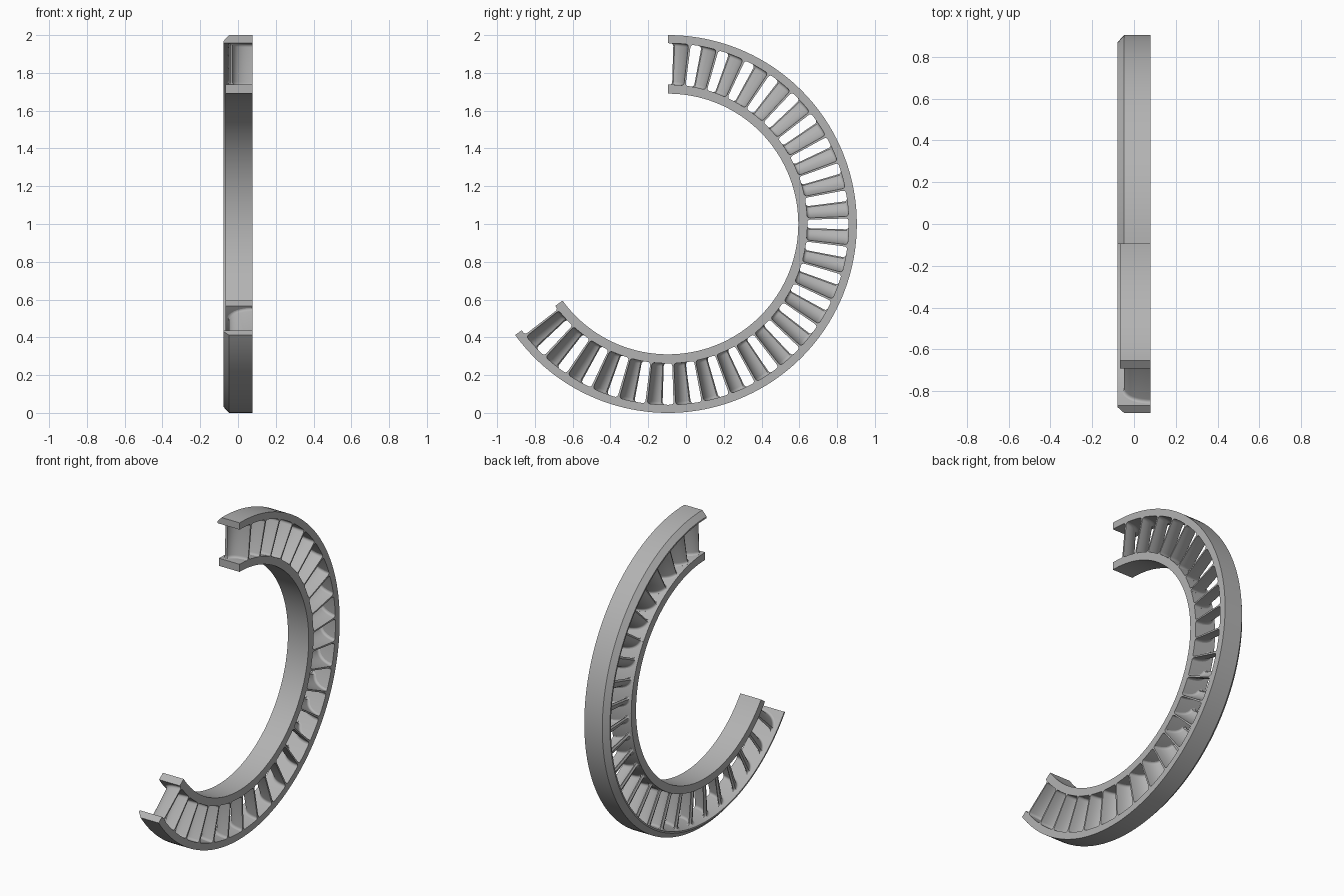
import bpy, bmesh, math
from mathutils import Vector

if "Cube" in bpy.data.objects:
    bpy.data.objects.remove(bpy.data.objects["Cube"], do_unlink=True)

CY, CZ = -0.0955, 1.0          # ring centre
HALF = 0.078                   # half of the axial width
PITCH = 9.0                    # degrees between blades
COUNT = 26
ARC = PITCH * COUNT
R_IN, R_OUT = 0.738, 0.957     # radii of the blade passage

metal = bpy.data.materials.new("grey metal")
metal.use_nodes = True
metal.diffuse_color = (0.45, 0.45, 0.45, 1)
metal.node_tree.nodes["Principled BSDF"].inputs["Base Color"].default_value = (0.45, 0.45, 0.45, 1)


def polar(x, r, deg):
    """Point at axial position x, radius r, angle clockwise from the top."""
    a = math.radians(deg)
    return Vector((x, CY + r * math.sin(a), CZ + r * math.cos(a)))


def loft(bm, sections):
    """Skin a list of closed sections and cap both ends."""
    rows = [[bm.verts.new(p) for p in s] for s in sections]
    n = len(rows[0])
    for a, b in zip(rows, rows[1:]):
        for i in range(n):
            j = (i + 1) % n
            bm.faces.new((a[i], a[j], b[j], b[i]))
    bm.faces.new(rows[0][::-1])
    bm.faces.new(rows[-1])


def finish(bm, name):
    bmesh.ops.recalc_face_normals(bm, faces=bm.faces)
    mesh = bpy.data.meshes.new(name)
    bm.to_mesh(mesh)
    bm.free()
    obj = bpy.data.objects.new(name, mesh)
    bpy.context.collection.objects.link(obj)
    mesh.materials.append(metal)
    bpy.ops.object.select_all(action='DESELECT')
    obj.select_set(True)
    bpy.context.view_layer.objects.active = obj
    bpy.ops.object.shade_smooth_by_angle(angle=math.radians(30))
    return obj


def ring(name, profile, steps=104):
    bm = bmesh.new()
    loft(bm, [[polar(x, r, ARC * i / steps) for x, r in profile] for i in range(steps + 1)])
    finish(bm, name)


# Outer band with a chamfered front rim, and plain inner band
ring("outer_band", [(HALF, R_OUT), (HALF, 1.0), (-0.048, 1.0), (-HALF, 0.967), (-HALF, R_OUT)])
ring("inner_band", [(HALF, 0.69), (HALF, R_IN), (-0.067, R_IN), (-0.067, 0.69)])


def camber(u):
    """Blade centre line as (x, degrees): sweeps sideways, then turns axial."""
    p = [Vector((-0.038, 2.3)), Vector((-0.022, 6.4)), Vector((HALF, 6.9))]
    return p[0] * (1 - u) ** 2 + p[1] * 2 * u * (1 - u) + p[2] * u * u


def blade_section(r, grow, start, steps=10):
    """Cambered section at radius r, thickened by grow for the root fillets."""
    mid_r = 0.85
    k = math.radians(1) * mid_r
    upper, lower = [], []
    for i in range(steps + 1):
        u = i / steps
        c = camber(u)
        d = camber(u + 0.01) - camber(u - 0.01)
        t = Vector((d.x, d.y * k)).normalized()
        h = 0.009 - 0.004 * u + grow
        off = Vector((-t.y * h, t.x * h / k))
        if i == steps:
            off.x = 0
        if i == 0:
            nose = c - Vector((t.x, t.y / k)) * h
        upper.append(c + off)
        lower.append(c - off)
    outline = [nose] + upper + lower[::-1]
    return [polar(min(p.x, HALF), r, start + p.y) for p in outline]


# Row of guide blades with filleted ends
FILLET = 0.016
depths = [FILLET * f for f in (0, 0.1, 0.3, 0.6, 1)]
levels = [(R_IN - 0.008, 0)] + [(R_IN + d, d) for d in depths]
levels += [(R_OUT - d, d) for d in reversed(depths)] + [(R_OUT + 0.008, 0)]
bm = bmesh.new()
for n in range(COUNT):
    sections = []
    for r, d in levels:
        grow = FILLET - math.sqrt(FILLET ** 2 - (FILLET - d) ** 2)
        sections.append(blade_section(r, grow * 0.8, n * PITCH))
    loft(bm, sections)
finish(bm, "guide_blades")
